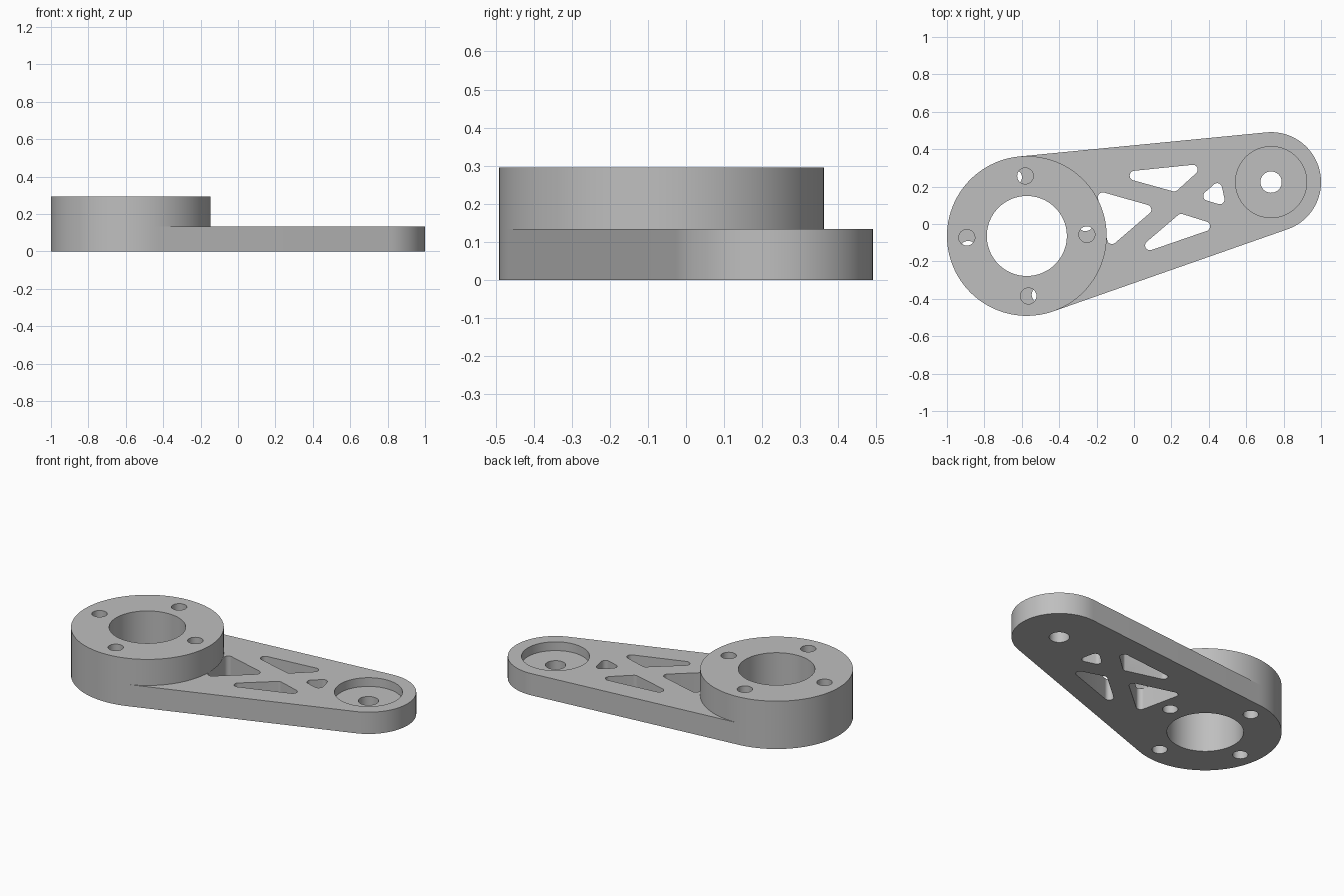
import bpy, bmesh
from math import cos, sin, atan2, hypot, pi, radians
from mathutils import Matrix, Vector, geometry

if "Cube" in bpy.data.objects:
    bpy.data.objects.remove(bpy.data.objects["Cube"], do_unlink=True)

# Main dimensions
HUB, TIP = Vector((-0.573, -0.064)), Vector((0.733, 0.224))
HUB_R, TIP_R, BORE_R = 0.427, 0.267, 0.214
PLATE_TOP, HUB_TOP, RECESS_FLOOR = 0.134, 0.295, 0.08
BOLT_RING, BOLT_R, FILLET = 0.321, 0.043, 0.026
arm = TIP - HUB
LENGTH, ANGLE = hypot(*arm), atan2(arm.y, arm.x)

# Single material
grey = bpy.data.materials.new("machined_grey")
grey.use_nodes = True
colour = (0.52, 0.52, 0.52, 1)
grey.diffuse_color = colour
grey.node_tree.nodes["Principled BSDF"].inputs["Base Color"].default_value = colour


def prism(name, centres, radii, z0, z1, steps=96):
    """Upright solid around circles given along (a) and across (b) the arm."""
    points = [Vector((a + r * cos(2 * pi * i / steps), b + r * sin(2 * pi * i / steps)))
              for (a, b), r in zip(centres, radii) for i in range(steps)]
    outline = [points[i] for i in geometry.convex_hull_2d(points)]
    bm = bmesh.new()
    base = bm.faces.new([bm.verts.new((p.x, p.y, z0)) for p in outline])
    top = bmesh.ops.extrude_face_region(bm, geom=[base])["geom"]
    bmesh.ops.translate(bm, vec=(0, 0, z1 - z0),
                        verts=[v for v in top if isinstance(v, bmesh.types.BMVert)])
    bmesh.ops.recalc_face_normals(bm, faces=bm.faces)
    bm.transform(Matrix.Translation((HUB.x, HUB.y, 0)) @ Matrix.Rotation(ANGLE, 4, "Z"))
    mesh = bpy.data.meshes.new(name)
    bm.to_mesh(mesh)
    bm.free()
    mesh.materials.append(grey)
    obj = bpy.data.objects.new(name, mesh)
    bpy.context.collection.objects.link(obj)
    return obj


def cut(target, centres, radius, z0, z1, steps=48):
    """Subtract a round or rounded-corner opening and discard the cutter."""
    cutter = prism("cutter", centres, [radius] * len(centres), z0, z1, steps)
    cutter.hide_render = True
    mod = target.modifiers.new("opening", "BOOLEAN")
    mod.operation, mod.solver, mod.object = "DIFFERENCE", "EXACT", cutter
    bpy.context.view_layer.objects.active = target
    bpy.ops.object.modifier_apply(modifier=mod.name)
    bpy.data.objects.remove(cutter, do_unlink=True)


def bore_and_bolts(target, turn):
    """Large centre bore and four bolt holes around it."""
    cut(target, [(0, 0)], BORE_R, -1, 1, 96)
    for k in range(4):
        t = turn + k * pi / 2
        cut(target, [(BOLT_RING * cos(t), BOLT_RING * sin(t))], BOLT_R, -1, 1)


# Tapered arm plate, its bolt holes lined up with the arm
plate = prism("arm_plate", [(0, 0), (LENGTH, 0)], [HUB_R, TIP_R], 0, PLATE_TOP)
bore_and_bolts(plate, 0)

# Lightening pockets: two on the arm axis and a mirrored pair
pockets = [
    [(0.441, 0.115), (0.441, -0.115), (0.655, 0)],
    [(0.993, 0), (1.049, 0.031), (1.049, -0.031)],
]
side_pocket = [(0.632, 0.191), (0.826, 0.088), (0.943, 0.155)]
pockets += [[(a, s * b) for a, b in side_pocket] for s in (1, -1)]
for corners in pockets:
    cut(plate, corners, FILLET, -1, 1, 32)

# Bearing recess and shaft hole at the narrow end
cut(plate, [(LENGTH, 0)], 0.19, RECESS_FLOOR, 1, 96)
cut(plate, [(LENGTH, 0)], 0.057, -1, 1)

# Raised hub ring, its bolt holes turned slightly from those of the plate
hub = prism("hub_ring", [(0, 0)], [HUB_R], PLATE_TOP, HUB_TOP)
bore_and_bolts(hub, radians(1.5) - ANGLE)

# Smooth round walls with crisp edges
bpy.ops.object.select_all(action="DESELECT")
for part in (plate, hub):
    part.select_set(True)
bpy.context.view_layer.objects.active = plate
bpy.ops.object.shade_smooth_by_angle(angle=radians(30))
